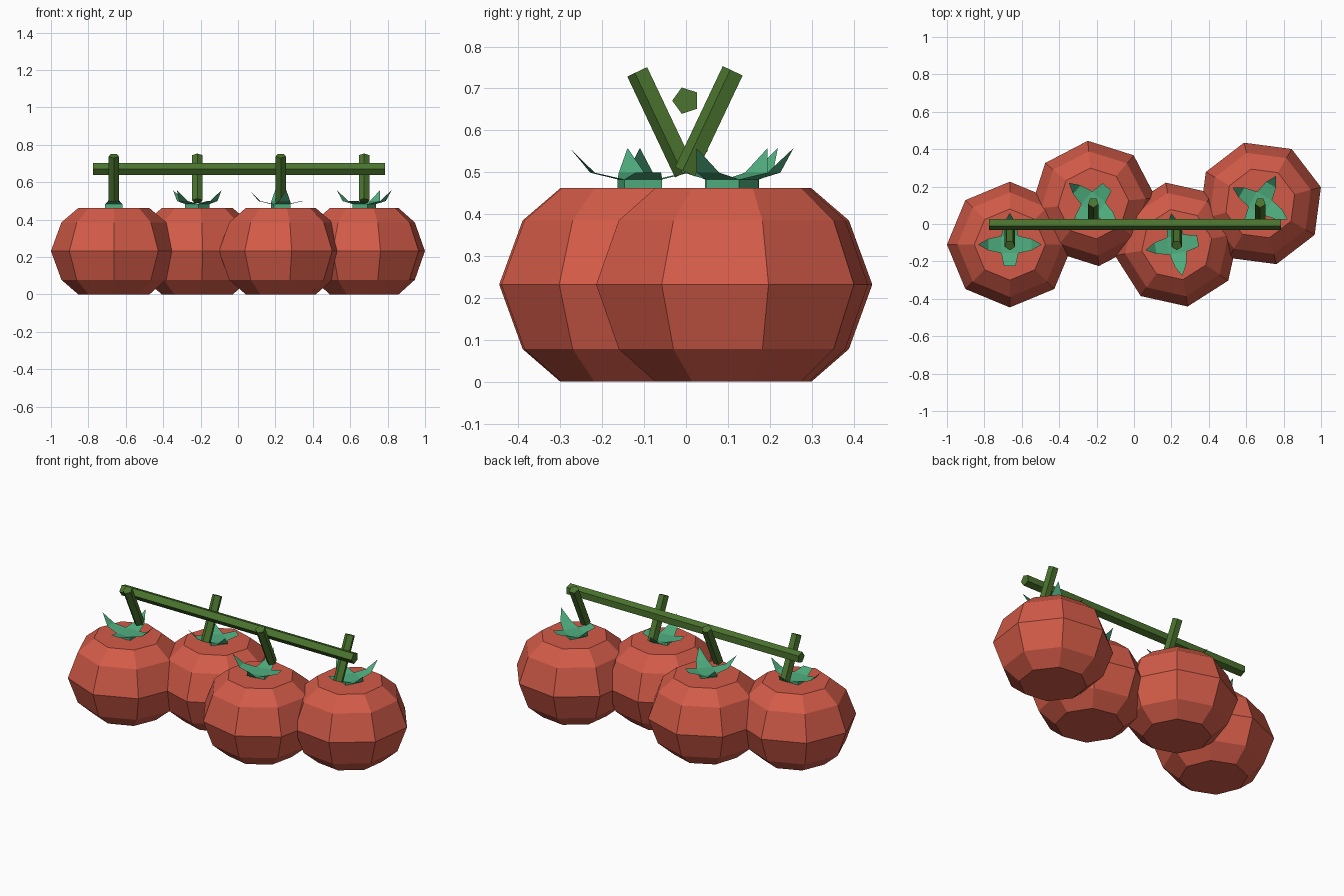
import bpy, bmesh, math
from mathutils import Matrix, Vector

cube = bpy.data.objects.get("Cube")
if cube:
    bpy.data.objects.remove(cube, do_unlink=True)


def material(name, rgb):
    mat = bpy.data.materials.new(name)
    mat.use_nodes = True
    mat.diffuse_color = (*rgb, 1)
    mat.node_tree.nodes["Principled BSDF"].inputs["Base Color"].default_value = (*rgb, 1)
    return mat


RED = material("tomato red", (0.65, 0.105, 0.065))
LEAF = material("leaf green", (0.08, 0.43, 0.215))
STEM = material("stem green", (0.07, 0.175, 0.028))


def finish(name, bm, mat, matrix=Matrix()):
    bmesh.ops.recalc_face_normals(bm, faces=bm.faces)
    mesh = bpy.data.meshes.new(name)
    bm.to_mesh(mesh)
    bm.free()
    mesh.materials.append(mat)
    obj = bpy.data.objects.new(name, mesh)
    obj.matrix_world = matrix
    bpy.context.collection.objects.link(obj)
    return obj


def tomato(name, matrix, sides=8):
    # Faceted body: octagonal rings along a radius/height profile
    profile = [(0.19, 0), (0.28, 0.078), (0.336, 0.232), (0.28, 0.385), (0.19, 0.462)]
    bm = bmesh.new()
    rings = []
    for r, z in profile:
        rings.append([bm.verts.new((r * math.cos(math.tau * i / sides),
                                    r * math.sin(math.tau * i / sides), z))
                      for i in range(sides)])
    for low, high in zip(rings, rings[1:]):
        for i in range(sides):
            j = (i + 1) % sides
            bm.faces.new((low[i], low[j], high[j], high[i]))
    bm.faces.new(rings[0])
    bm.faces.new(rings[-1])
    finish(name, bm, RED, matrix)


def calyx(name, matrix):
    # Square base block
    half, low, high = 0.046, 0.46, 0.483
    bm = bmesh.new()
    bmesh.ops.create_cube(bm, size=1, matrix=Matrix.Translation((0, 0, (low + high) / 2))
                          @ Matrix.Diagonal((2 * half, 2 * half, high - low, 1)))
    # Four thin leaves curling up from the block edges, one of them cut short
    for k in range(4):
        turn = Matrix.Rotation(math.radians(90 * k), 3, 'Z')

        def vert(r, w, z):
            return bm.verts.new(turn @ Vector((r, w, z)))

        a, b = vert(half, -half, high), vert(half, half, high)
        c, d = vert(0.115, 0.031, 0.499), vert(0.115, -0.031, 0.499)
        bm.faces.new((a, b, c, d))
        if k != 3:
            bm.faces.new((d, c, vert(0.17, 0, 0.558)))
    finish(name, bm, LEAF, matrix)


def rod(name, start, end, radius):
    # Five-sided rod with one ridge facing the front
    start, end = Vector(start), Vector(end)
    axis = (end - start).normalized()
    ridge = Vector((0, -1, 0))
    ridge = (ridge - axis * ridge.dot(axis)).normalized()
    side = axis.cross(ridge)
    bm = bmesh.new()
    ends = []
    for p in (start, end):
        ends.append([bm.verts.new(p + radius * (ridge * math.cos(math.tau * i / 5)
                                                + side * math.sin(math.tau * i / 5)))
                     for i in range(5)])
    for i in range(5):
        j = (i + 1) % 5
        bm.faces.new((ends[0][i], ends[0][j], ends[1][j], ends[1][i]))
    for ring in ends:
        bm.faces.new(ring)
    finish(name, bm, STEM)


# Four fruits in a zigzag, each with calyx and leaning stalk
for n, angle in enumerate((0, 140, 100, 330)):
    x = -0.664 + 0.4463 * n
    s = -1 if n % 2 == 0 else 1
    place = Matrix.Translation((x, s * 0.11, 0)) @ Matrix.Rotation(math.radians(angle), 4, 'Z')
    tomato(f"tomato_{n + 1}", place)
    calyx(f"calyx_{n + 1}", place)
    rod(f"stalk_{n + 1}", (x, 0, 0.5), (x, s * 0.114, 0.741), 0.029)

# Shared vine above the fruits
rod("vine", (-0.775, 0, 0.671), (0.786, 0, 0.671), 0.033)
